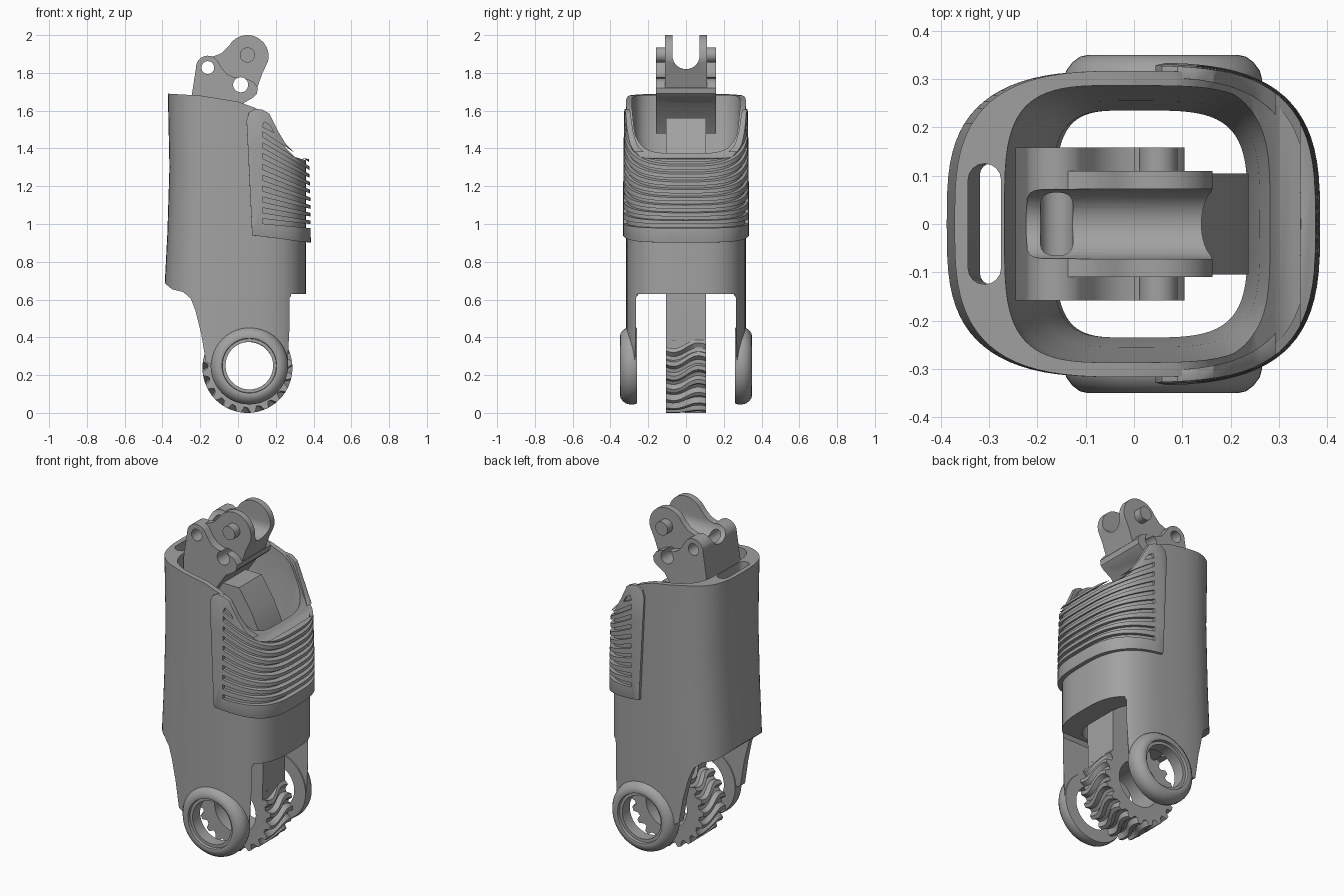
import bpy, bmesh, math
from math import sin, cos, pi

if "Cube" in bpy.data.objects:
    bpy.data.objects.remove(bpy.data.objects["Cube"])

grey = bpy.data.materials.new("grey")
grey.diffuse_color = (0.36, 0.36, 0.36, 1)
grey.use_nodes = True
grey.node_tree.nodes["Principled BSDF"].inputs["Base Color"].default_value = grey.diffuse_color


def finish(name, bm):
    bmesh.ops.recalc_face_normals(bm, faces=bm.faces)
    me = bpy.data.meshes.new(name)
    bm.to_mesh(me)
    bm.free()
    me.materials.append(grey)
    ob = bpy.data.objects.new(name, me)
    bpy.context.collection.objects.link(ob)
    return ob


def bridge(bm, rings, caps=True, closed=False):
    vs = [[bm.verts.new(p) for p in r] for r in rings]
    pairs = list(zip(vs, vs[1:])) + ([(vs[-1], vs[0])] if closed else [])
    for a, b in pairs:
        for i in range(len(a)):
            j = (i + 1) % len(a)
            bm.faces.new((a[i], a[j], b[j], b[i]))
    if caps and not closed:
        bm.faces.new(vs[0])
        bm.faces.new(vs[-1])


def loft(name, rings, closed=False):
    bm = bmesh.new()
    bridge(bm, rings, closed=closed)
    return finish(name, bm)


def place(p, d, axis):
    return (p[0], d, p[1]) if axis == "y" else (d, p[0], p[1])


def prism(name, pts, lo, hi, axis="y"):
    return loft(name, [[place(p, d, axis) for p in pts] for d in (lo, hi)])


def arc(cx, cz, r, a0, a1, n=12):
    return [(cx + r * cos(math.radians(a0 + (a1 - a0) * i / n)),
             cz + r * sin(math.radians(a0 + (a1 - a0) * i / n))) for i in range(n + 1)]


def circle(cx, cz, r, n=40):
    return arc(cx, cz, r, 0, 360, n)[:-1]


def outline(z, back, front, half, n=3.1, seg=80):
    """Rounded-box section with separate reach to the back and front."""
    ring = []
    for i in range(seg):
        c, s = cos(2 * pi * i / seg), sin(2 * pi * i / seg)
        x = (front if c > 0 else -back) * abs(c) ** (2 / n)
        ring.append((x, math.copysign(half * abs(s) ** (2 / n), s), z))
    return ring


def apply(ob):
    dg = bpy.context.evaluated_depsgraph_get()
    me = bpy.data.meshes.new_from_object(ob.evaluated_get(dg))
    ob.modifiers.clear()
    ob.data = me


def boolean(ob, tool, op="DIFFERENCE"):
    m = ob.modifiers.new("cut", "BOOLEAN")
    m.operation, m.object, m.solver = op, tool, "EXACT"
    apply(ob)
    bpy.data.objects.remove(tool)


HUB = (0.06, 0.25)

# Hollow shell with two legs
shell = loft("shell", [outline(z, b, 0.36, 0.317) for z, b in
                       ((0.1, 0.40), (0.68, 0.388), (0.95, 0.374), (1.3, 0.363), (1.72, 0.372))])
front_edge = [(0.12, 1.595), (0.15, 1.565), (0.2, 1.48), (0.25, 1.405), (0.3, 1.355), (0.4, 1.325)]
side = ([(-0.45, 1.695), (-0.37, 1.69), (-0.2, 1.68), (0, 1.648), (0.09, 1.615)] + front_edge
        + [(0.4, 0.63), (0.28, 0.63), (0.275, 0.5), (0.262, 0.25)]
        + arc(*HUB, 0.19, 0, -180)
        + [(-0.17, 0.27), (-0.195, 0.42), (-0.225, 0.54), (-0.25, 0.605), (-0.29, 0.64),
           (-0.35, 0.655), (-0.38, 0.68), (-0.45, 0.76)])
boolean(shell, prism("side_cut", side, -0.5, 0.5), "INTERSECT")
cavity = loft("cavity", [outline(z, b, f, h, 4) for z, b, f, h in
                         ((0.5, 0.16, 0.235, 0.235), (1.1, 0.17, 0.235, 0.235),
                          (1.3, 0.2, 0.26, 0.255), (1.47, 0.255, 0.31, 0.283),
                          (1.8, 0.275, 0.325, 0.29))])
boolean(shell, cavity)
boolean(shell, prism("leg_gap", [(-0.265, 0), (0.265, 0), (0.265, 0.61), (0.25, 0.63),
                                 (-0.25, 0.63), (-0.265, 0.61)], -0.6, 0.6, "x"))
boolean(shell, prism("axle_cut", circle(*HUB, 0.135), -0.5, 0.5))

# Slot running down the back wall
slot = []
for z, x0 in ((0.5, -0.315), (1.8, -0.346)):
    cx, w = (x0 - 0.275) / 2, (-0.275 - x0) / 2
    half = arc(cx, 0.125 - w, w, 0, 180, 8)
    slot.append([(x, y, z) for x, y in half] + [(x, -y, z) for x, y in reversed(half)])
boolean(shell, loft("slot_cut", slot))

# Rounded hub rings on both legs
for sgn, name in ((-1, "hub_front"), (1, "hub_back")):
    prof = [(0.126, 0.26), (0.2, 0.26), (0.205, 0.275), (0.205, 0.3), (0.2, 0.318), (0.188, 0.334),
            (0.172, 0.346), (0.155, 0.35), (0.145, 0.348), (0.143, 0.33), (0.126, 0.33)]
    loft(name, [[(x, sgn * y, z) for x, z in circle(*HUB, r, 56)] for r, y in prof], closed=True)

# Ribbed grip pad wrapped round the front
pad = loft("grip_pad", [outline(0.8, 0.4, 0.386, 0.334), outline(1.1, 0.4, 0.384, 0.334),
                        outline(1.4, 0.4, 0.374, 0.331), outline(1.7, 0.4, 0.37, 0.326)])
pad_side = [(0.075, 0.94), (0.055, 1.35), (0.045, 1.55), (0.058, 1.59), (0.09, 1.61), (0.13, 1.605),
            (0.165, 1.585), (0.21, 1.495), (0.255, 1.42), (0.3, 1.375), (0.34, 1.35), (0.42, 1.335),
            (0.42, 0.9), (0.34, 0.905), (0.2, 0.925)]
boolean(pad, prism("pad_cut", pad_side, -0.5, 0.5), "INTERSECT")
boolean(pad, loft("pad_core", [outline(z, 0.4, 0.345, 0.303) for z in (0.7, 1.8)]))
bev = pad.modifiers.new("round", "BEVEL")
bev.width, bev.segments, bev.limit_method, bev.angle_limit = 0.011, 2, "ANGLE", math.radians(50)
apply(pad)
bm = bmesh.new()
grooves = [[(0.13, 1.515), (0.19, 1.485), (0.17, 1.52), (0.14, 1.54)]]
for i in range(9):
    a, b, t = 1.475 - 0.0575 * i, 1.27 - 0.036 * i, 0.01
    grooves.append([(0.13, a - t * 1.3), (0.45, b - t), (0.45, b + t), (0.13, a + t * 1.3)])
for g in grooves:
    bridge(bm, [[place(p, y, "y") for p in g] for y in (-0.5, 0.5)])
boolean(pad, finish("groove_cut", bm))

# Central link bar
bar = prism("link_bar", [(0.07, 0.3), (0.1, 0.15), (0.235, 0.15), (0.237, 1.2), (0.225, 1.3),
                         (0.16, 1.44), (0.08, 1.56), (-0.12, 1.56), (-0.06, 1.4), (0.05, 1.15)],
            -0.105, 0.105)
boolean(bar, prism("bar_bore", circle(0.055, 0.24, 0.14), -0.5, 0.5))

# Curved-tooth gear ring at the foot of the bar
TEETH, ROWS = 20, 12
rings = []
for k in range(ROWS + 1):
    y = -0.105 + 0.21 * k / ROWS
    twist = 0.09 * sin(y / 0.105 * pi * 0.9) + 0.5 * y
    ring = []
    for i in range(TEETH):
        for f, r in ((0, 0.208), (0.3, 0.212), (0.5, 0.238), (0.8, 0.238)):
            a = 2 * pi * (i + f) / TEETH + twist
            ring.append((0.05 + r * cos(a), y, 0.238 + r * sin(a)))
    rings.append(ring)
gear = loft("gear_ring", rings)
boolean(gear, prism("gear_bore", circle(0.055, 0.24, 0.135), -0.5, 0.5))

# Clevis bracket on top: wide cheeks plus narrow tall cheeks
clevis = prism("clevis", [(-0.245, 1.5), (-0.245, 1.68), (-0.222, 1.83)]
               + arc(-0.16, 1.828, 0.063, 165, 40)
               + [(-0.085, 1.825), (-0.06, 1.795), (-0.025, 1.778), (0.05, 1.768), (0.085, 1.75),
                  (0.105, 1.72), (0.1, 1.69), (0.08, 1.67), (0.03, 1.64), (-0.08, 1.48),
                  (-0.22, 1.48)], -0.158, 0.158)
tall = prism("tall_cheeks", [(-0.24, 1.52), (-0.235, 1.7), (-0.2, 1.84), (-0.16, 1.88), (-0.12, 1.891),
                             (-0.085, 1.905)] + arc(0.05, 1.888, 0.112, 150, -15, 20)
             + [(0.13, 1.8), (0.105, 1.73), (0.08, 1.67), (0.03, 1.64), (-0.08, 1.5)], -0.11, 0.11)
boolean(clevis, tall, "UNION")
boolean(clevis, prism("channel", [(-0.072, 2.1)] + arc(0, 1.892, 0.072, 180, 360, 20)
                      + [(0.072, 2.1)], -0.6, 0.6, "x"))
for x, z, r in ((-0.16, 1.828, 0.034), (0.014, 1.737, 0.04)):
    boolean(clevis, prism("pin_hole", circle(x, z, r, 28), -0.5, 0.5))

# Short pins on the tall cheeks
for sgn, name in ((-1, "pin_front"), (1, "pin_back")):
    prism(name, circle(0.05, 1.895, 0.04, 28), sgn * 0.1, sgn * 0.158)

# Smooth curved faces, keep hard edges
bpy.ops.object.select_all(action="DESELECT")
for ob in bpy.context.scene.objects:
    ob.select_set(True)
    bpy.context.view_layer.objects.active = ob
bpy.ops.object.shade_smooth_by_angle(angle=math.radians(32))
